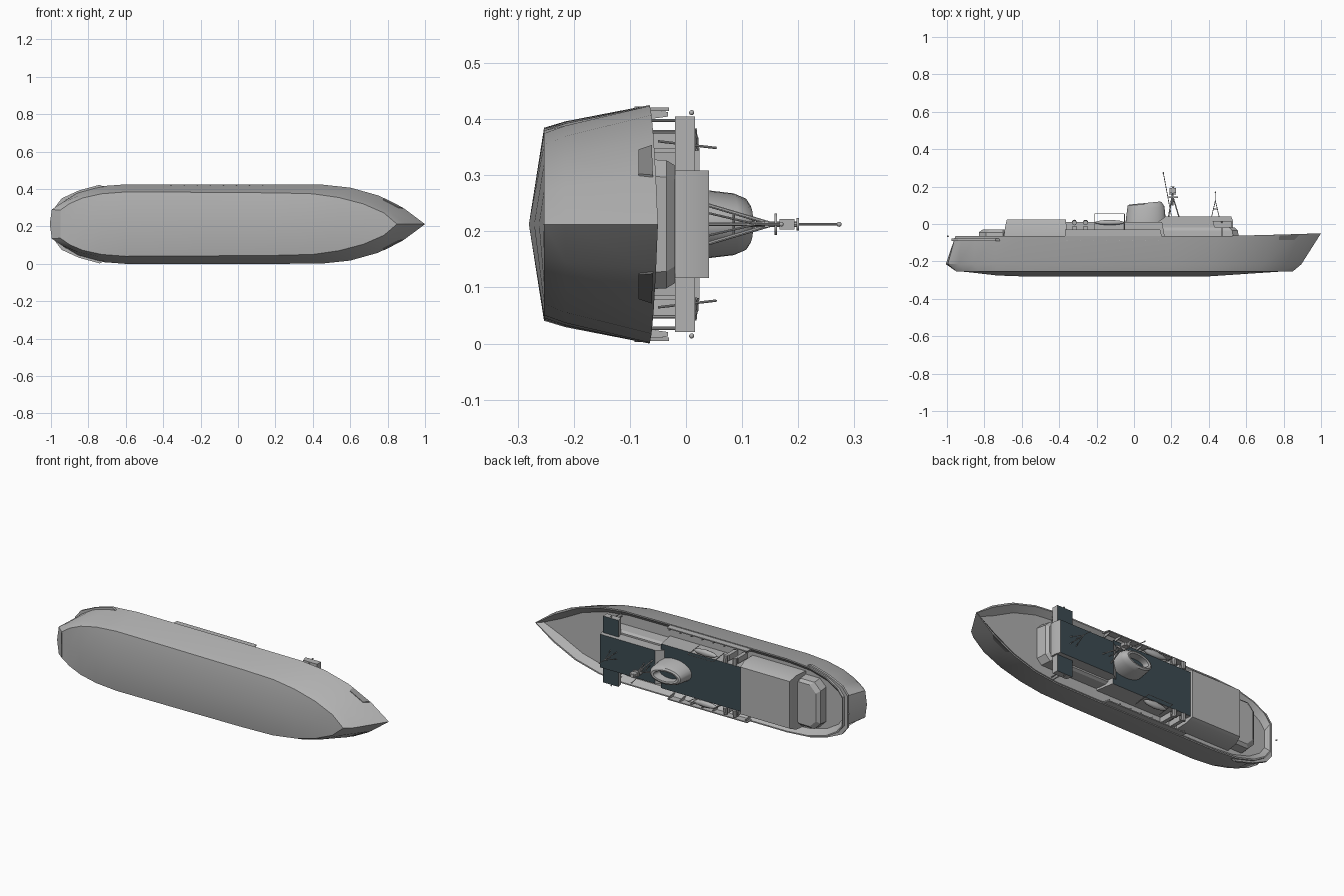
import bpy, bmesh, math
from mathutils import Vector

if "Cube" in bpy.data.objects:
    bpy.data.objects.remove(bpy.data.objects["Cube"])

MID = 0.2125  # height of the ship's centre plane; the ship lies on its side


def material(name, rgb):
    m = bpy.data.materials.new(name)
    m.use_nodes = True
    m.diffuse_color = (*rgb, 1)
    m.node_tree.nodes["Principled BSDF"].inputs["Base Color"].default_value = (*rgb, 1)
    return m


grey = material("ship grey", (0.45, 0.45, 0.45))
dark = material("dark deck", (0.045, 0.07, 0.085))
shade = material("anchor grey", (0.25, 0.25, 0.25))


def finish(name, bm, mats, rule=None, angle=25):
    """Turn a bmesh into an object, with colours chosen by a face rule."""
    bmesh.ops.remove_doubles(bm, verts=bm.verts, dist=0.00001)
    bmesh.ops.recalc_face_normals(bm, faces=bm.faces)
    bm.normal_update()
    if rule:
        for f in bm.faces:
            f.material_index = int(rule(f))
    me = bpy.data.meshes.new(name)
    bm.to_mesh(me)
    bm.free()
    ob = bpy.data.objects.new(name, me)
    bpy.context.collection.objects.link(ob)
    for m in mats:
        me.materials.append(m)
    bpy.ops.object.select_all(action='DESELECT')
    ob.select_set(True)
    bpy.context.view_layer.objects.active = ob
    bpy.ops.object.shade_smooth_by_angle(angle=math.radians(angle))
    return ob


def loft(name, rings, mats=(grey,), rule=None, closed=True, caps=True, angle=25):
    """Skin rings of (along, across, up) points."""
    bm = bmesh.new()
    vs = [[bm.verts.new((x, up, MID + h)) for x, h, up in r] for r in rings]
    n = len(vs[0])
    for a, b in zip(vs, vs[1:]):
        for i in range(n if closed else n - 1):
            j = (i + 1) % n
            bm.faces.new((a[i], a[j], b[j], b[i]))
    if caps:
        bm.faces.new(vs[0])
        bm.faces.new(vs[-1])
    return finish(name, bm, mats, rule, angle)


def on_top(f):
    return f.normal.y > 0.9


def house(name, levels, chamfer=0.0, mats=(grey,), rule=None, side=0.0):
    """Deckhouse from levels of (up, aft, fore, half width), corners cut."""
    c = chamfer
    rings = []
    for up, a, f, w in levels:
        half = [(a, w - c), (a + c, w), (f - c, w), (f, w - c)] if c else [(a, w), (f, w)]
        rings.append([(x, side + h, up) for x, h in half] +
                     [(x, side - h, up) for x, h in reversed(half)])
    return loft(name, rings, mats, rule)


def rod(name, p, q, r, r2=None, mat=grey, sides=8):
    p, q = [Vector((v[0], v[2], MID + v[1])) for v in (p, q)]
    bm = bmesh.new()
    bmesh.ops.create_cone(bm, cap_ends=True, segments=sides, radius1=r,
                          radius2=r if r2 is None else r2, depth=(q - p).length)
    bm.transform(Vector((0, 0, 1)).rotation_difference(q - p).to_matrix().to_4x4())
    bmesh.ops.translate(bm, verts=bm.verts, vec=(p + q) / 2)
    return finish(name, bm, (mat,))


def ball(name, p, r):
    bm = bmesh.new()
    bmesh.ops.create_uvsphere(bm, u_segments=12, v_segments=8, radius=r)
    bmesh.ops.translate(bm, verts=bm.verts, vec=(p[0], p[2], MID + p[1]))
    return finish(name, bm, (grey,), angle=60)


# Hull: half outlines of (along, half width) at the deck edge and the chine
deck_line = [(-.955, 0), (-.955, .085), (-.92, .13), (-.85, .172), (-.74, .202), (-.6, .2125),
             (-.2, .2125), (.2, .2125), (.45, .211), (.6, .195), (.75, .153), (.89, .082), (1, 0)]
chine_line = [(-.95, 0), (-.95, .075), (-.9, .11), (-.83, .14), (-.73, .162), (-.6, .172),
              (-.2, .17), (.2, .167), (.4, .162), (.54, .142), (.67, .108), (.78, .06), (.85, 0)]
knuckle_line = []
for i, ((dx, dh), (cx, ch)) in enumerate(zip(deck_line, chine_line)):
    aft = max(0, 1 - i / 5) * 0.055
    knuckle_line.append((cx + (dx - cx) * .3 - aft, ch + (dh - ch) * .28))


def sheer(x):
    return -0.065 + 0.015 * max(0, (x - .4) / .6) ** 1.3


def both(half):
    return half + [(x, -h, u) for x, h, u in reversed(half[1:-1])]


def inset(x, h, d):
    return x * (1 - d * .7) - d * .3, max(0, h - d * min(1, h * 12))


keel = [(x, 0, -.28 + .03 * max(0, (-.69 - x) / .26, (x - .4) / .45)) for x, h in chine_line]
chine = [(x, h, -.253) for x, h in chine_line]
knuckle = [(x, h, -.215) for x, h in knuckle_line]
edge = [(x, h, sheer(x)) for x, h in deck_line]
lip = [(*inset(x, h, .007), sheer(x)) for x, h in deck_line]
well = [(*inset(x, h, .035), sheer(x) - .03) for x, h in deck_line]
mid_deck = [(x, 0, u) for x, h, u in well]
loft("hull", [both(r) for r in (keel, chine, knuckle, edge, lip, well, mid_deck)], caps=False)

# Rubbing band round the stern
band = [(x - .022 * (i < 3), h + .008) for i, (x, h) in enumerate(deck_line[:5])][1:]
band = band[::-1] + [(x, -h) for x, h in band]
inner = [(x + .03, h * .93) for x, h in reversed(band)]
loft("stern_band", [[(x, h, u) for x, h in band + inner] for u in (-.092, -.078)])

# Anchor recess plates and raised side bulwarks, both sides
for s in (1, -1):
    side = "left" if s > 0 else "right"

    def flank(x, u, off):
        for (xa, ha), (xb, hb) in zip(deck_line, deck_line[1:]):
            if xa <= x < xb:
                break
        t = (x - xa) / (xb - xa)
        return (x - (sheer(x) - u) * .55, s * (ha + (hb - ha) * t + off - (sheer(x) - u) * .12), u)
    corners = [(.78, -.061), (.885, -.059), (.875, -.085), (.79, -.085)]
    loft(f"anchor_plate_{side}", [[flank(x, u, o) for x, u in corners] for o in (-.003, .004)], (shade,))
    house(f"raised_bulwark_{side}", [(-.07, -.37, .15, .003), (-.03, -.37, .14, .003)], side=s * .205)
    for i in range(8):
        x = -.36 + i * .07
        house(f"bulwark_stay_{side}_{i}", [(-.09, x, x + .004, .012), (-.032, x, x + .004, .004)],
              side=s * .196)

    # Lifeboat with its cover frame
    stations = [(-.205, .002), (-.18, .014), (-.13, .02), (-.08, .014), (-.055, .002)]
    rings = [[(x, s * .148 + w * math.cos(a), .008 + (w * .6 + .003) * math.sin(a))
              for a in [math.tau * k / 10 for k in range(10)]] for x, w in stations]
    loft(f"lifeboat_{side}", rings, angle=50)
    for x in (-.21, -.05):
        rod(f"davit_post_{side}", (x, s * .148, -.05), (x, s * .136, .054), .0022)
    rod(f"davit_beam_{side}", (-.21, s * .136, .054), (-.05, s * .136, .054), .0015)
    for x in (-.33, -.27):
        house(f"raft_rack_{side}", [(-.09, x, x + .022, .016), (-.01, x, x + .022, .016)], side=s * .15)
        rod(f"raft_{side}", (x + .011, s * .13, .01), (x + .011, s * .17, .006), .013, sides=10)

    # Bridge wing with lamp and supports
    house(f"bridge_wing_{side}", [(-.02, .43, .52, .05), (.016, .42, .52, .05)],
          mats=(grey, dark), rule=on_top, side=s * .142)
    ball(f"wing_lamp_{side}", (.47, s * .199, .01), .0045)
    for h in (.165, .185):
        rod(f"wing_support_{side}", (.47, s * h, -.09), (.47, s * h, -.018), .003)

# Deckhouses, from stern to bridge
house("aft_step", [(-.1, -.83, -.66, .14), (-.045, -.83, -.66, .135), (-.03, -.81, -.66, .12)], .04)
house("aft_house", [(-.1, -.7, -.36, .158), (-.02, -.69, -.36, .156), (.024, -.68, -.365, .136)])
house("middle_house", [(-.1, -.37, .17, .128), (.012, -.37, .15, .128)], mats=(grey, dark), rule=on_top)
house("lower_bridge", [(-.1, .1, .565, .118), (-.035, .1, .555, .114), (-.02, .1, .54, .105)], .03)
house("bridge", [(-.02, .12, .53, .096), (.012, .13, .53, .096), (.041, .17, .52, .096)],
      mats=(grey, dark), rule=on_top)


# Funnel with hollow sloping top
def oval(cx, rx, rz, up, slope=0):
    pts = []
    for k in range(28):
        a = math.tau * k / 28
        pts.append((cx + rx * math.cos(a), rz * math.sin(a), up + slope * math.cos(a)))
    return pts


loft("funnel", [oval(.063, .108, .064, .01), oval(.063, .1, .055, .085, .008),
                oval(.058, .092, .046, .106, .008), oval(.058, .082, .036, .112, .008),
                oval(.058, .068, .028, .11, .008), oval(.058, .06, .024, .07)],
     (grey, dark), lambda f: f.normal.y > .9 and len(f.verts) > 4, angle=35)

# Main tripod mast, with platforms, lamp box and whip aerial
for foot in ((.185, .034), (.185, -.034), (.24, 0)):
    rod("mast_leg", (*foot, .04), (.205, 0, .155), .0035)
for up, w in ((.085, .018), (.12, .01)):
    rod("mast_brace", (.195, -w, up), (.195, w, up), .002)
rod("mast_pole", (.205, 0, .1), (.208, 0, .2), .005)
for up, r in ((.16, .019), (.199, .011)):
    rod("mast_platform", (.205, 0, up - .002), (.205, 0, up + .002), r, sides=16)
house("mast_lamp_box", [(.167, .19, .225, .009), (.193, .19, .225, .009)])
house("radar_arm", [(.14, .18, .235, .006), (.148, .18, .235, .006)])
rod("whip_aerial", (.2, 0, .042), (.157, 0, .272), .002)
ball("aerial_tip", (.157, 0, .273), .0045)

# Fore mast on the bridge roof
for x in (.415, .455):
    for h in (.02, -.02):
        rod("fore_mast_leg", (x, h, .04), (.435, 0, .125), .002)
rod("fore_mast_brace", (.425, 0, .08), (.445, 0, .08), .002)
rod("fore_mast_pole", (.435, 0, .115), (.435, 0, .17), .002)
ball("fore_mast_lamp", (.435, 0, .17), .004)
ball("stern_lamp", (-.995, 0, -.065), .005)
